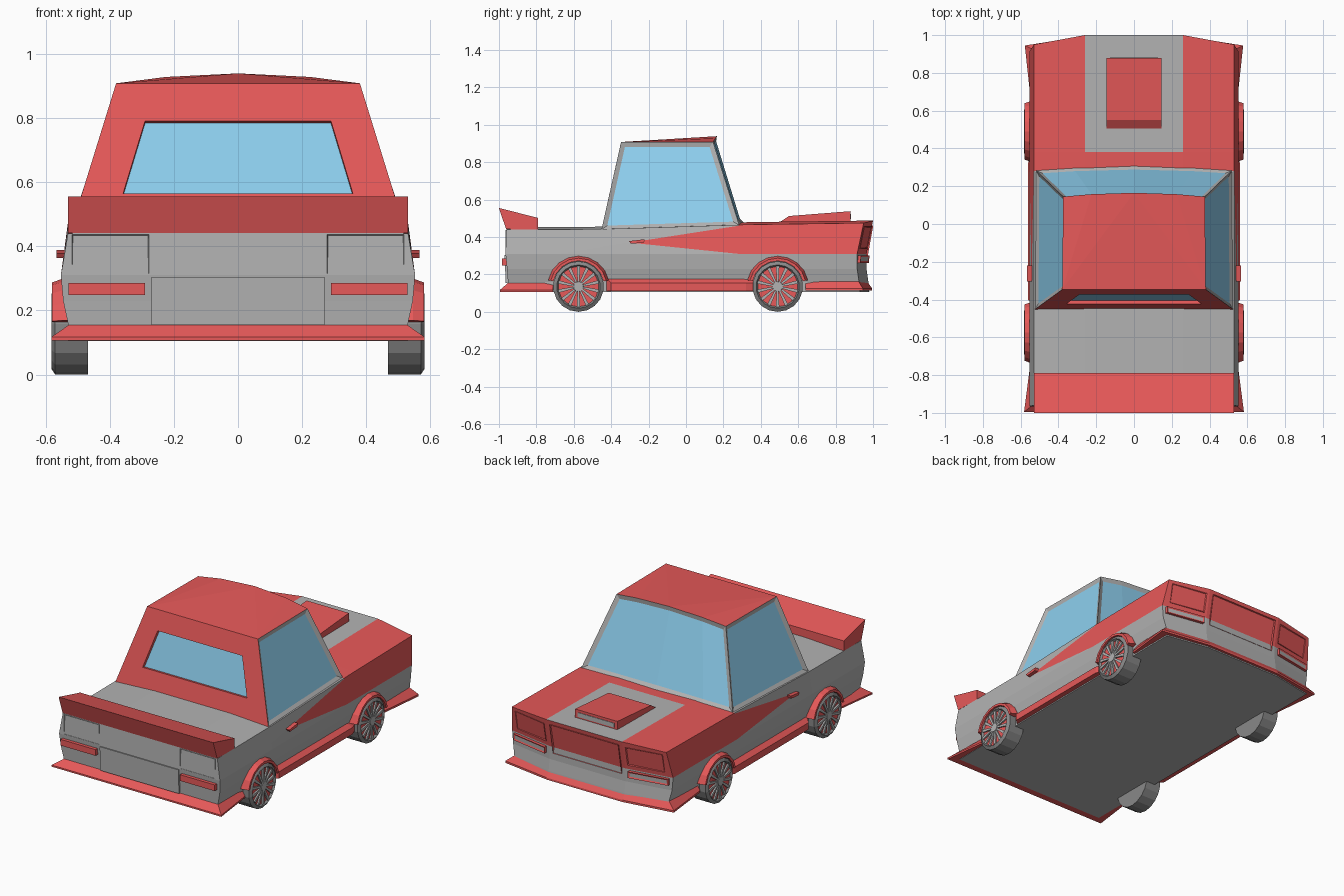
import bpy, bmesh
from math import sin, cos, pi, radians
from mathutils import Vector

if "Cube" in bpy.data.objects:
    bpy.data.objects.remove(bpy.data.objects["Cube"])


def material(name, rgb):
    m = bpy.data.materials.new(name)
    m.diffuse_color = (*rgb, 1)
    m.use_nodes = True
    m.node_tree.nodes["Principled BSDF"].inputs["Base Color"].default_value = m.diffuse_color
    return m


RED = material("red paint", (0.8, 0.1, 0.1))
GLASS = material("window glass", (0.27, 0.63, 0.87))
LENS = material("lamp lens", (0.62, 0.68, 0.73))
NAVY = material("dark grille", (0.005, 0.012, 0.05))
BLUE = material("grille slats", (0.02, 0.05, 0.16))
TYRE = material("tyre grey", (0.25, 0.25, 0.25))
GREY = material("grey paint", (0.45, 0.45, 0.45))


def finish(name, bm, mats):
    me = bpy.data.meshes.new(name)
    bm.to_mesh(me)
    bm.free()
    for m in mats:
        me.materials.append(m)
    ob = bpy.data.objects.new(name, me)
    bpy.context.collection.objects.link(ob)
    return ob


def inset(bm, faces, thick, depth, index):
    """Recess a pane into the given faces."""
    bmesh.ops.inset_region(bm, faces=faces, thickness=thick, depth=depth, use_even_offset=True)
    for f in faces:
        f.material_index = index


def loft(name, rings, mat, pane=None, closed=False):
    """Skin equal-sized rings; pane=(material, border, depth) insets the last cap."""
    bm = bmesh.new()
    vs = [[bm.verts.new(p) for p in r] for r in rings]
    n = len(vs[0])
    for a, b in zip(vs, vs[1:] + (vs[:1] if closed else [])):
        for i in range(n):
            j = (i + 1) % n
            bm.faces.new((a[i], a[j], b[j], b[i]))
    cap = None
    if not closed:
        bm.faces.new(vs[0])
        cap = bm.faces.new(vs[-1])
    bmesh.ops.recalc_face_normals(bm, faces=bm.faces)
    if pane:
        inset(bm, [cap], pane[1], pane[2], 1)
    return finish(name, bm, [mat] + ([pane[0]] if pane else []))


def prism(name, profile, half, mat):
    """Side profile (y, z) extruded across the car."""
    return loft(name, [[(x, y, z) for y, z in profile] for x in (-half, half)], mat)


# Body shell: stations along y, rows down the side, four columns across
STATIONS = [-0.96, -0.8, -0.45, 0.28, 0.38, 0.95]
TOPS = [0.44, 0.44, 0.442, 0.465, 0.467, 0.475]
ROWS = [None, 0.31, 0.23, 0.16, 0.105]
WIDTHS = [0.53, 0.552, 0.545, 0.53, 0.53]
NOSE_IN = [0, 0.035, 0.035, 0.025, 0.02]
TAIL_IN = [0, -0.005, 0.003, 0.008, 0.01]


def body_point(c, r, s):
    inner = c in (1, 2)
    x = (0.26 if inner else WIDTHS[r]) * (-1 if c < 2 else 1)
    y, z = STATIONS[s], ROWS[r] if r else TOPS[s] + (0.013 if inner else 0)
    if s == 5:
        y += (0.05 if inner else 0) - NOSE_IN[r]
    if s == 0:
        y += TAIL_IN[r]
    return (x, y, z)


bm = bmesh.new()


def patch(*keys):
    bm.faces.new([bm.verts.new(body_point(*k)) for k in keys])


for s in range(5):
    for r in (0, 4):
        for c in range(3):
            patch((c, r, s), (c + 1, r, s), (c + 1, r, s + 1), (c, r, s + 1))
    for c in (0, 3):
        for r in range(4):
            patch((c, r, s), (c, r + 1, s), (c, r + 1, s + 1), (c, r, s + 1))
for s in (0, 5):
    for r in range(4):
        for c in range(3):
            patch((c, r, s), (c + 1, r, s), (c + 1, r + 1, s), (c, r + 1, s))
bmesh.ops.remove_doubles(bm, verts=bm.verts, dist=1e-4)
# Cut the two lines of the side wedge, then paint by position
tip = Vector((0, -0.3, 0.37))
upper, lower = Vector((0, -0.09, 0.58)), Vector((0, 0.06, 0.58))
for no in (upper, lower):
    bmesh.ops.bisect_plane(bm, geom=bm.verts[:] + bm.edges[:] + bm.faces[:], plane_co=tip, plane_no=no)
bmesh.ops.recalc_face_normals(bm, faces=bm.faces)
for f in bm.faces:
    p = f.calc_center_median()
    wedge = p.y > -0.3 and (p - tip).dot(upper) < 0 < (p - tip).dot(lower)
    stripe = abs(p.x) < 0.26 and p.y > 0.38 and f.normal.z > 0.7
    f.material_index = int(p.z > 0.31 and (p.y > 0.28 or wedge) and not stripe)
finish("body", bm, [GREY, RED])

# Cabin with crowned roof and recessed windows
bm = bmesh.new()
base, top = [], []
for f in (-1, -0.6, 0, 0.6, 1):
    k = 1 - f * f
    base.append(bm.verts.new((0.52 * f, 0.285 + 0.022 * k, 0.463 + 0.015 * k)))
    top.append(bm.verts.new((0.375 * f, 0.145 + 0.02 * k, 0.908 + 0.031 * k)))
rb = [bm.verts.new((x, -0.452, 0.44)) for x in (-0.525, 0.525)]
rt = [bm.verts.new((x, -0.347, 0.908)) for x in (-0.38, 0.38)]
shield = [bm.faces.new((base[i], base[i + 1], top[i + 1], top[i])) for i in range(4)]
rear = bm.faces.new((rb[0], rb[1], rt[1], rt[0]))
sides = [bm.faces.new((rb[i], base[-i], top[-i], rt[i])) for i in (0, 1)]
roof = [bm.faces.new(t) for t in ((rt[0], top[0], top[1]), (rt[0], top[1], top[2]), (rt[0], top[2], rt[1]),
                                  (rt[1], top[2], top[3]), (rt[1], top[3], top[4]))]
bm.faces.new(base + rb[::-1])
bmesh.ops.recalc_face_normals(bm, faces=bm.faces)
for f in roof + [rear]:
    f.material_index = 1
inset(bm, shield, 0.025, -0.012, 2)
for f in sides:
    inset(bm, [f], 0.025, -0.012, 2)
old = set(bm.faces)
inset(bm, [rear], 0.05, 0, 2)
for f in set(bm.faces) - old:
    f.material_index = 1
for v in rear.verts:
    high = v.co.z > 0.65
    z = 0.79 if high else 0.565
    v.co = ((0.29 if high else 0.358) * (1 if v.co.x > 0 else -1), -0.452 + (z - 0.44) * 0.224, z)
old = set(bm.faces)
inset(bm, [rear], 0.001, -0.018, 2)
for f in set(bm.faces) - old:
    f.material_index = 1
finish("cabin", bm, [GREY, RED, GLASS])

# Spoiler, hood scoop, number plate panel
prism("spoiler", [(-0.79, 0.502), (-1.0, 0.555), (-0.962, 0.442), (-0.79, 0.438)], 0.53, RED)
prism("hood_scoop", [(0.495, 0.475), (0.55, 0.512), (0.88, 0.538), (0.88, 0.475)], 0.145, RED)
prism("scoop_opening", [(0.87, 0.495), (0.87, 0.522), (0.883, 0.522), (0.883, 0.495)], 0.125, GREY)
prism("tailgate_panel", [(-0.95, 0.155), (-0.964, 0.155), (-0.97, 0.305), (-0.95, 0.305)], 0.27, GREY)


def nose(x, z):
    return 1.0 - max(0, abs(x) - 0.26) * 0.185 - (0.485 - max(z, 0.29)) * 0.2


def tail(x, z):
    return -0.961


def fixture(name, x0, x1, z0, z1, surf, out, mat, pane=None):
    """Block following the nose or tail surface, standing out along y."""
    d = 1 if surf is nose else -1
    corners = [(x0, z0), (x1, z0), (x1, z1), (x0, z1)]
    loft(name, [[(x, surf(x, z) + d * o, z) for x, z in corners] for o in (-0.03, out)], mat, pane)


fixture("grille", -0.235, 0.235, 0.272, 0.462, nose, 0.006, RED, (NAVY, 0.012, -0.02))
for i in range(14):
    x = -0.208 + i * 0.032
    fixture("grille_slat", x - 0.004, x + 0.004, 0.286, 0.45, nose, -0.005, BLUE)


def skirt(name, inner, outer, ztop, zbot, lip):
    """Triangular flared strip along a plan path."""
    loft(name, [[(a, b, ztop), (c, d, zbot + lip), (c, d, zbot), (a, b, zbot)]
                for (a, b), (c, d) in zip(inner, outer)], RED)


# Front and rear aprons wrap right round the ends
def both(half):
    return half + [(-x, y) for x, y in reversed(half)]


skirt("front_apron", both([(0.52, 0.64), (0.525, 0.92), (0.26, 0.965)]),
      both([(0.545, 0.64), (0.578, 0.945), (0.26, 0.995)]), 0.168, 0.113, 0.012)
skirt("rear_apron", both([(0.52, -0.71), (0.52, -0.945)]),
      both([(0.545, -0.71), (0.582, -0.995)]), 0.16, 0.107, 0.01)


def wheel(x_side, y):
    s, zc, n = x_side, 0.135, 18

    def ring(x, r):
        return [(s * x, y + r * sin(2 * pi * i / n), zc - r * cos(2 * pi * i / n)) for i in range(n)]

    # Tyre with chamfered shoulder and recessed red rim
    loft("tyre", [ring(0.468, 0.135), ring(0.57, 0.135), ring(0.582, 0.116)], TYRE, (RED, 0.008, -0.012))
    loft("hub", [ring(0.56, 0.03), ring(0.582, 0.026)], GREY)
    spokes = 14
    for k in range(spokes):
        a = 2 * pi * k / spokes
        u, v = (sin(a), cos(a)), (cos(a), -sin(a))
        quad = [(0.02, -0.005), (0.109, -0.009), (0.109, 0.009), (0.02, 0.005)]
        loft("spoke", [[(s * x, y + r * u[0] + w * v[0], zc + r * u[1] + w * v[1]) for r, w in quad]
                       for x in (0.565, 0.579)], GREY)
    # Flared arch over the wheel
    rings = []
    for k in range(9):
        a = radians(12 + k * 19.5)
        rings.append([(s * x, y + r * cos(a), 0.135 + r * sin(a))
                      for x, r in ((0.5, 0.137), (0.58, 0.137), (0.58, 0.152), (0.545, 0.165), (0.5, 0.165))])
    loft("wheel_arch", rings, RED)


# Paired parts
for s in (1, -1):
    for y in (-0.575, 0.49):
        wheel(s, y)
    fixture("headlight", s * 0.28, s * 0.505, 0.338, 0.455, nose, 0.005, RED, (LENS, 0.012, -0.012))
    fixture("front_marker", s * 0.285, s * 0.53, 0.262, 0.302, nose, 0.022, RED, (GREY, 0.009, -0.004))
    fixture("tail_light", s * 0.278, s * 0.518, 0.315, 0.437, tail, 0.005, GREY, (LENS, 0.006, -0.01))
    fixture("rear_reflector", s * 0.29, s * 0.528, 0.248, 0.286, tail, 0.022, RED)
    skirt("side_skirt", [(s * 0.525, -0.43), (s * 0.525, 0.3), (s * 0.525, 0.37)],
          [(s * 0.562, -0.4), (s * 0.562, 0.32), (s * 0.545, 0.37)], 0.182, 0.112, 0.042)
    loft("door_handle", [[(s * x, y, z) for y, z in ((-0.305, 0.378), (-0.22, 0.388), (-0.225, 0.37), (-0.295, 0.364))]
                         for x in (0.53, 0.566)], RED)
